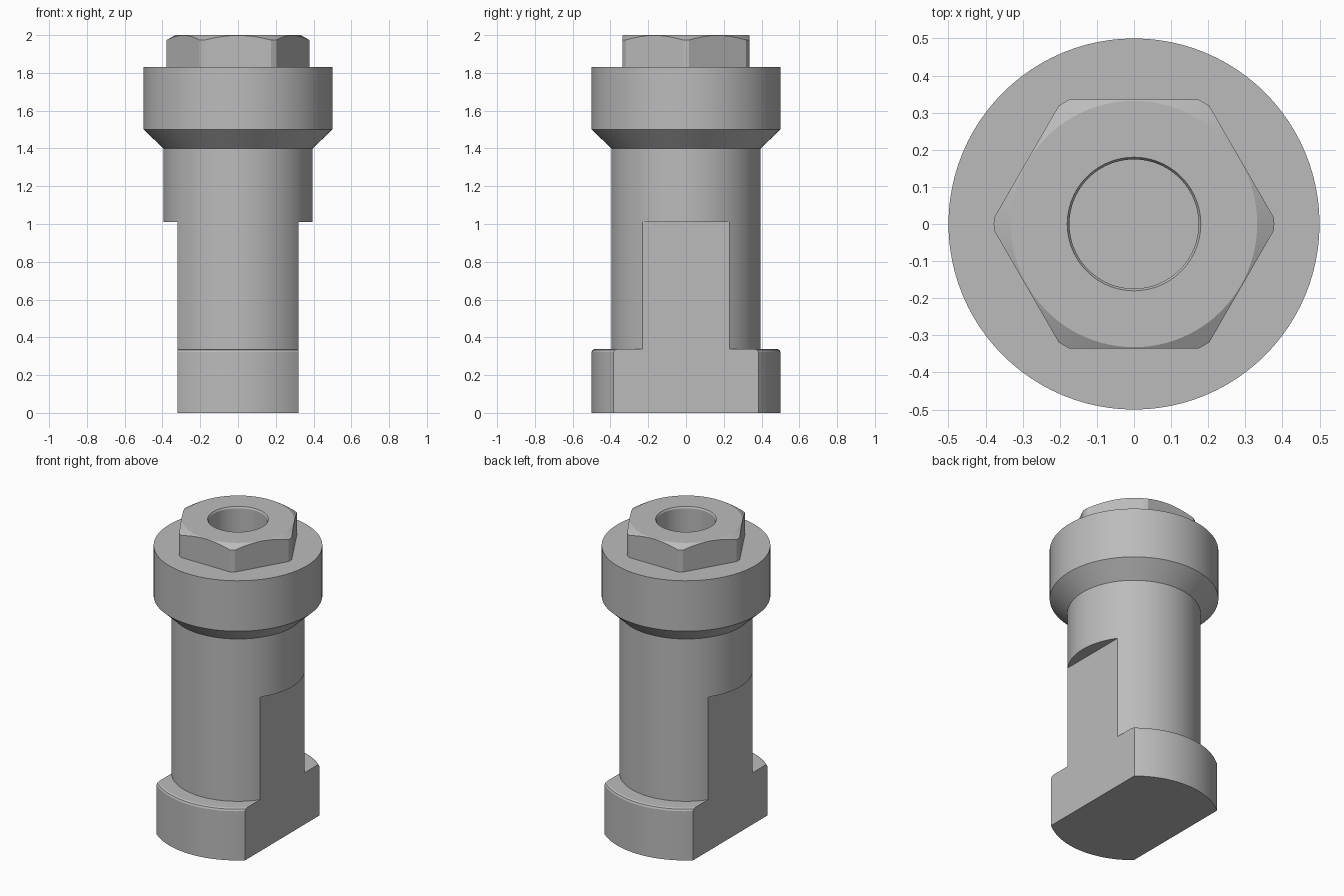
import bpy, bmesh, math

old = bpy.data.objects.get("Cube")
if old:
    bpy.data.objects.remove(old, do_unlink=True)

SEGMENTS = 96

steel = bpy.data.materials.new("grey steel")
steel.use_nodes = True
colour = (0.5, 0.5, 0.5, 1)
steel.diffuse_color = colour
steel.node_tree.nodes["Principled BSDF"].inputs["Base Color"].default_value = colour


def finish(bm, name):
    bmesh.ops.recalc_face_normals(bm, faces=bm.faces)
    mesh = bpy.data.meshes.new(name)
    bm.to_mesh(mesh)
    bm.free()
    mesh.materials.append(steel)
    obj = bpy.data.objects.new(name, mesh)
    bpy.context.collection.objects.link(obj)
    return obj


def lathe(name, profile, closed=False):
    """Turn a list of (radius, height) points round the z axis."""
    bm = bmesh.new()
    verts = [bm.verts.new((r, 0, z)) for r, z in profile]
    pairs = list(zip(verts, verts[1:]))
    if closed:
        pairs.append((verts[-1], verts[0]))
    edges = [bm.edges.new(p) for p in pairs]
    bmesh.ops.spin(bm, geom=verts + edges, cent=(0, 0, 0), axis=(0, 0, 1),
                   angle=math.tau, steps=SEGMENTS, use_merge=True)
    bmesh.ops.remove_doubles(bm, verts=bm.verts, dist=0.0001)
    return finish(bm, name)


def box(name, low, high):
    bm = bmesh.new()
    bmesh.ops.create_cube(bm, size=1)
    for v in bm.verts:
        v.co = [a if c < 0 else b for c, a, b in zip(v.co, low, high)]
    return finish(bm, name)


def prism(name, radius, low, high):
    bm = bmesh.new()
    ring = [bm.verts.new((radius * math.cos(i * math.tau / 6),
                          radius * math.sin(i * math.tau / 6), low)) for i in range(6)]
    base = bm.faces.new(ring)
    top = bmesh.ops.extrude_face_region(bm, geom=[base])["geom"]
    for v in top:
        if isinstance(v, bmesh.types.BMVert):
            v.co.z = high
    return finish(bm, name)


def boolean(obj, cutter, operation):
    mod = obj.modifiers.new("cut", "BOOLEAN")
    mod.operation, mod.solver, mod.object = operation, "EXACT", cutter
    bpy.context.view_layer.objects.active = obj
    bpy.ops.object.modifier_apply(modifier=mod.name)
    bpy.data.objects.remove(cutter, do_unlink=True)


def smooth(obj):
    bpy.ops.object.select_all(action="DESELECT")
    obj.select_set(True)
    bpy.context.view_layer.objects.active = obj
    bpy.ops.object.shade_smooth_by_angle(angle=math.radians(20))


HOLE = 0.174
COLLAR_TOP = 1.83

# Turned body: foot with rounded rim, shaft, flared collar and blind bore
body = lathe("bolt_body", [
    (0, 0), (0.5, 0), (0.5, 0.322), (0.495, 0.333), (0.484, 0.338),
    (0.395, 0.338), (0.395, 1.4), (0.5, 1.5), (0.5, COLLAR_TOP),
    (HOLE, COLLAR_TOP), (HOLE, 1.5), (0, 1.5)])

# Flats milled on both sides of the foot and lower shaft
for side in (-1, 1):
    xs = sorted((side * 0.32, side))
    boolean(body, box("flat_cutter", (xs[0], -1, -0.2), (xs[1], 1, 1.01)), "DIFFERENCE")
smooth(body)

# Hexagonal nut with its corners chamfered by a turned blank
nut = lathe("hex_nut", [
    (HOLE, COLLAR_TOP), (0.378, COLLAR_TOP), (0.378, 1.974),
    (0.332, 2), (0.18, 2), (HOLE, 1.99)], closed=True)
boolean(nut, prism("hex_blank", 0.387, 1.7, 2.1), "INTERSECT")
smooth(nut)
